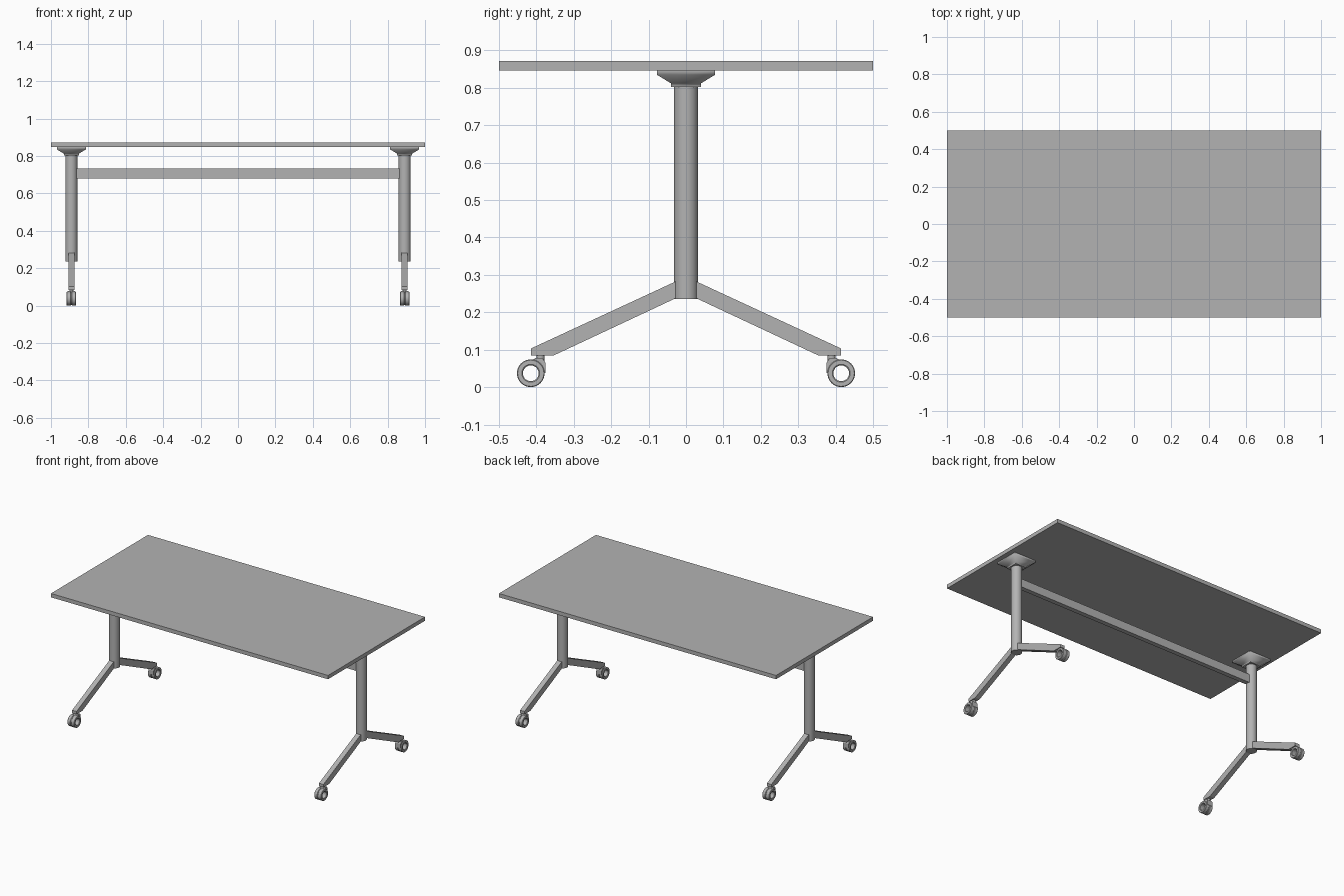
import bpy, bmesh, math

if "Cube" in bpy.data.objects:
    bpy.data.objects.remove(bpy.data.objects["Cube"])

LEG_X = 0.891
# dark grey finish shared by every part
GREY = bpy.data.materials.new("dark_grey")
GREY.diffuse_color = (0.45, 0.45, 0.45, 1)
GREY.use_nodes = True
GREY.node_tree.nodes["Principled BSDF"].inputs["Base Color"].default_value = GREY.diffuse_color


def finish(bm, name, smooth=0):
    bmesh.ops.recalc_face_normals(bm, faces=bm.faces)
    me = bpy.data.meshes.new(name)
    bm.to_mesh(me)
    bm.free()
    me.materials.append(GREY)
    ob = bpy.data.objects.new(name, me)
    bpy.context.collection.objects.link(ob)
    if smooth:
        bpy.ops.object.select_all(action='DESELECT')
        ob.select_set(True)
        bpy.context.view_layer.objects.active = ob
        bpy.ops.object.shade_smooth_by_angle(angle=math.radians(smooth))
    return ob


def box(name, x0, x1, y0, y1, z0, z1):
    bm = bmesh.new()
    bmesh.ops.create_cube(bm, size=1)
    for v in bm.verts:
        v.co = ((x0 + x1) / 2 + v.co.x * (x1 - x0),
                (y0 + y1) / 2 + v.co.y * (y1 - y0),
                (z0 + z1) / 2 + v.co.z * (z1 - z0))
    return finish(bm, name)


def extrude_yz(name, pts, cx, half, sy):
    """Side profile (y, z) given thickness along x."""
    bm = bmesh.new()
    sides = [[bm.verts.new((cx + s * half, sy * y, z)) for y, z in pts] for s in (-1, 1)]
    n = len(pts)
    for ring in sides:
        bm.faces.new(ring)
    for i in range(n):
        j = (i + 1) % n
        bm.faces.new((sides[0][i], sides[0][j], sides[1][j], sides[1][i]))
    return finish(bm, name)


def lathe_x(name, prof, cx, cy, cz, n=32):
    """Closed (x, radius) profile turned round an axle along x."""
    bm = bmesh.new()
    rings = []
    for k in range(n):
        a = 2 * math.pi * k / n
        rings.append([bm.verts.new((cx + x, cy + r * math.cos(a), cz + r * math.sin(a)))
                      for x, r in prof])
    m = len(prof)
    for k in range(n):
        a, b = rings[k], rings[(k + 1) % n]
        for i in range(m):
            j = (i + 1) % m
            bm.faces.new((a[i], a[j], b[j], b[i]))
    return finish(bm, name, 30)


def cylinder(name, x, y, z0, z1, r, n=32):
    bm = bmesh.new()
    bmesh.ops.create_cone(bm, cap_ends=True, segments=n, radius1=r, radius2=r, depth=z1 - z0)
    bmesh.ops.translate(bm, verts=bm.verts, vec=(x, y, (z0 + z1) / 2))
    return finish(bm, name, 30)


def bracket(name, cx):
    """Stacked square sections making a flared mounting plate."""
    bm = bmesh.new()
    rings = []
    for h, z in ((0.04, 0.802), (0.04, 0.812), (0.078, 0.835), (0.078, 0.847)):
        rings.append([bm.verts.new((cx + sx * h, sy * h, z))
                      for sx, sy in ((-1, -1), (1, -1), (1, 1), (-1, 1))])
    bm.faces.new(rings[0])
    bm.faces.new(rings[-1])
    for a, b in zip(rings, rings[1:]):
        for i in range(4):
            j = (i + 1) % 4
            bm.faces.new((a[i], a[j], b[j], b[i]))
    return finish(bm, name, 62)


# table top and cross beam
box("table_top", -1, 1, -0.5, 0.5, 0.847, 0.872)
box("cross_beam", -0.866, 0.866, -0.015, 0.015, 0.68, 0.734)

FOOT = [(0.022, 0.285), (0.415, 0.103), (0.415, 0.084), (0.355, 0.084), (0.022, 0.24)]
HOOD = [(0.376, 0.038), (0.376, 0.066), (0.384, 0.078), (0.402, 0.078),
        (0.412, 0.071), (0.395, 0.063), (0.388, 0.05), (0.387, 0.038)]
WHEEL = [(-0.0115, 0.024), (-0.0115, 0.035), (-0.0095, 0.037), (0.0095, 0.037),
         (0.0115, 0.035), (0.0115, 0.024), (0.009, 0.021), (-0.009, 0.021)]
HUB = [(-0.009, 0.021), (-0.009, 0.034), (0.009, 0.034), (0.009, 0.021)]

for side, sx in (("left", -1), ("right", 1)):
    x = sx * LEG_X
    # upright column and mounting plate
    cylinder(side + "_column", x, 0, 0.236, 0.804, 0.032)
    bracket(side + "_mounting_plate", x)
    for end, sy in (("front", -1), ("back", 1)):
        tag = f"{side}_{end}_"
        # sloping foot
        extrude_yz(tag + "foot", FOOT, x, 0.016, sy)
        # twin-wheel caster
        cylinder(tag + "caster_stem", x, sy * 0.389, 0.07, 0.086, 0.011, 16)
        extrude_yz(tag + "caster_hood", HOOD, x, 0.019, sy)
        lathe_x(tag + "caster_hub", HUB, x, sy * 0.415, 0.037)
        for n, o in (("a", -0.0135), ("b", 0.0135)):
            lathe_x(tag + "wheel_" + n, WHEEL, x + o, sy * 0.415, 0.037)
